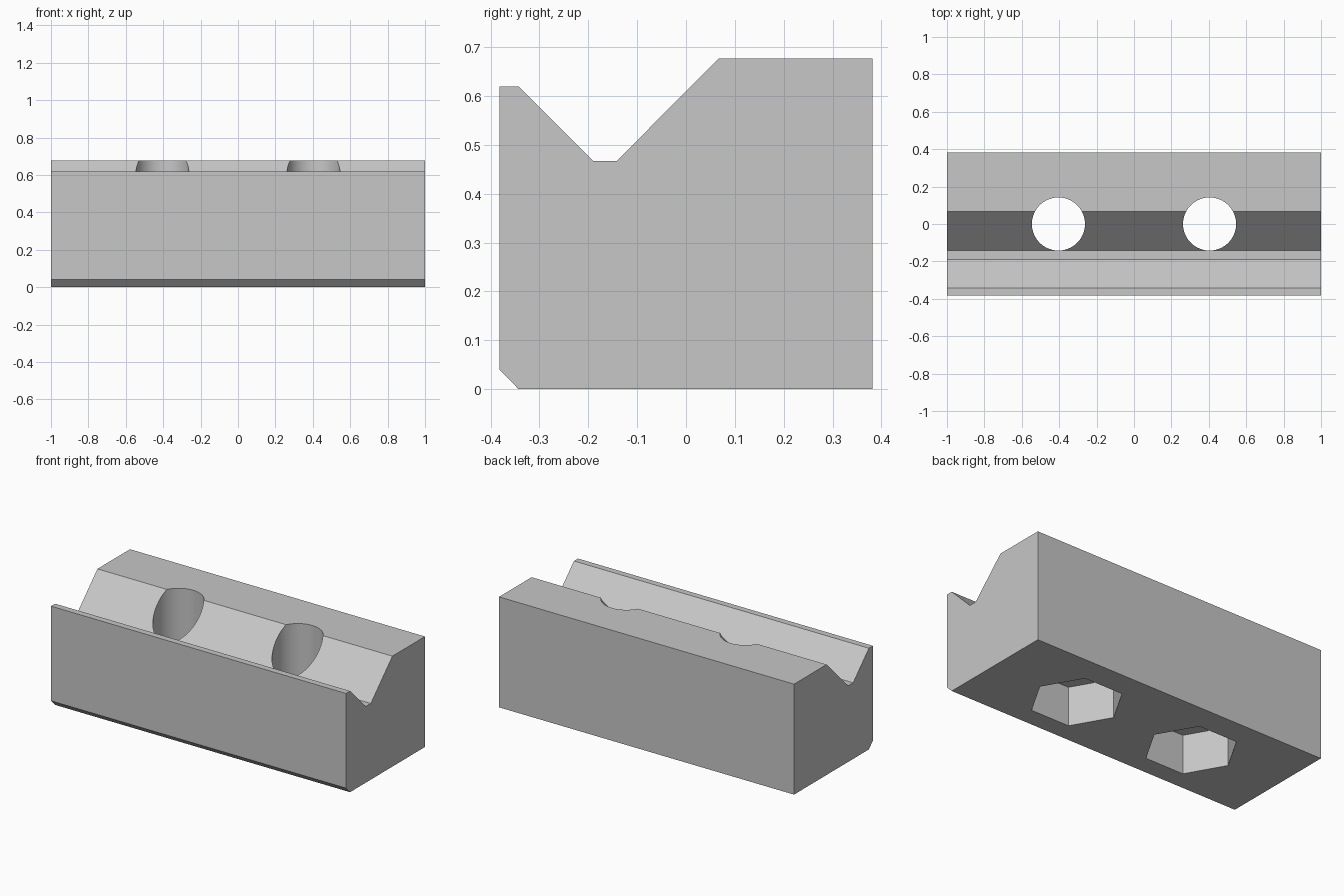
import bpy
import bmesh
from math import pi, cos, sin, radians

HOLE_X = 0.404
BORE_RADIUS = 0.142
HEX_RADIUS = 0.26
HEX_DEPTH = 0.24

cube = bpy.data.objects.get("Cube")
if cube:
    bpy.data.objects.remove(cube, do_unlink=True)

grey = bpy.data.materials.new("plain grey")
grey.use_nodes = True
colour = (0.57, 0.57, 0.57, 1.0)
grey.diffuse_color = colour
grey.node_tree.nodes["Principled BSDF"].inputs["Base Color"].default_value = colour


def extrude_outline(name, points, offset):
    """Make a closed solid by sweeping an outline along an offset."""
    bm = bmesh.new()
    face = bm.faces.new([bm.verts.new(p) for p in points])
    swept = bmesh.ops.extrude_face_region(bm, geom=[face])["geom"]
    moved = [v for v in swept if isinstance(v, bmesh.types.BMVert)]
    bmesh.ops.translate(bm, verts=moved, vec=offset)
    bmesh.ops.recalc_face_normals(bm, faces=bm.faces)
    mesh = bpy.data.meshes.new(name)
    bm.to_mesh(mesh)
    bm.free()
    mesh.materials.append(grey)
    obj = bpy.data.objects.new(name, mesh)
    bpy.context.collection.objects.link(obj)
    return obj


def prism(name, sides, radius, x, bottom, top):
    """Upright regular prism with a corner on the x axis."""
    angles = [2 * pi * i / sides for i in range(sides)]
    ring = [(x + radius * cos(a), radius * sin(a), bottom) for a in angles]
    return extrude_outline(name, ring, (0, 0, top - bottom))


# Block: side profile with a V groove on top and a chamfered lower front edge
profile = [(-0.382, 0.04), (-0.343, 0), (0.382, 0), (0.382, 0.677),
           (0.067, 0.677), (-0.142, 0.467), (-0.19, 0.467),
           (-0.343, 0.62), (-0.382, 0.62)]
block = extrude_outline("grooved_block", [(-1, y, z) for y, z in profile], (2, 0, 0))

# Two round through bores, each with a hexagonal nut pocket underneath
cutters = []
for side, x in (("right", -HOLE_X), ("left", HOLE_X)):
    cutters.append(prism(side + "_nut_pocket_cutter", 6, HEX_RADIUS, x, -0.1, HEX_DEPTH))
    cutters.append(prism(side + "_bore_cutter", 64, BORE_RADIUS, x, -0.2, 1))

bpy.ops.object.select_all(action="DESELECT")
block.select_set(True)
bpy.context.view_layer.objects.active = block
for cutter in cutters:
    cutter.hide_render = True
    cut = block.modifiers.new(cutter.name, "BOOLEAN")
    cut.operation = "DIFFERENCE"
    cut.solver = "EXACT"
    cut.object = cutter
    bpy.ops.object.modifier_apply(modifier=cut.name)
    bpy.data.objects.remove(cutter, do_unlink=True)

# Smooth bore walls, crisp block edges
bpy.ops.object.shade_smooth_by_angle(angle=radians(30))
